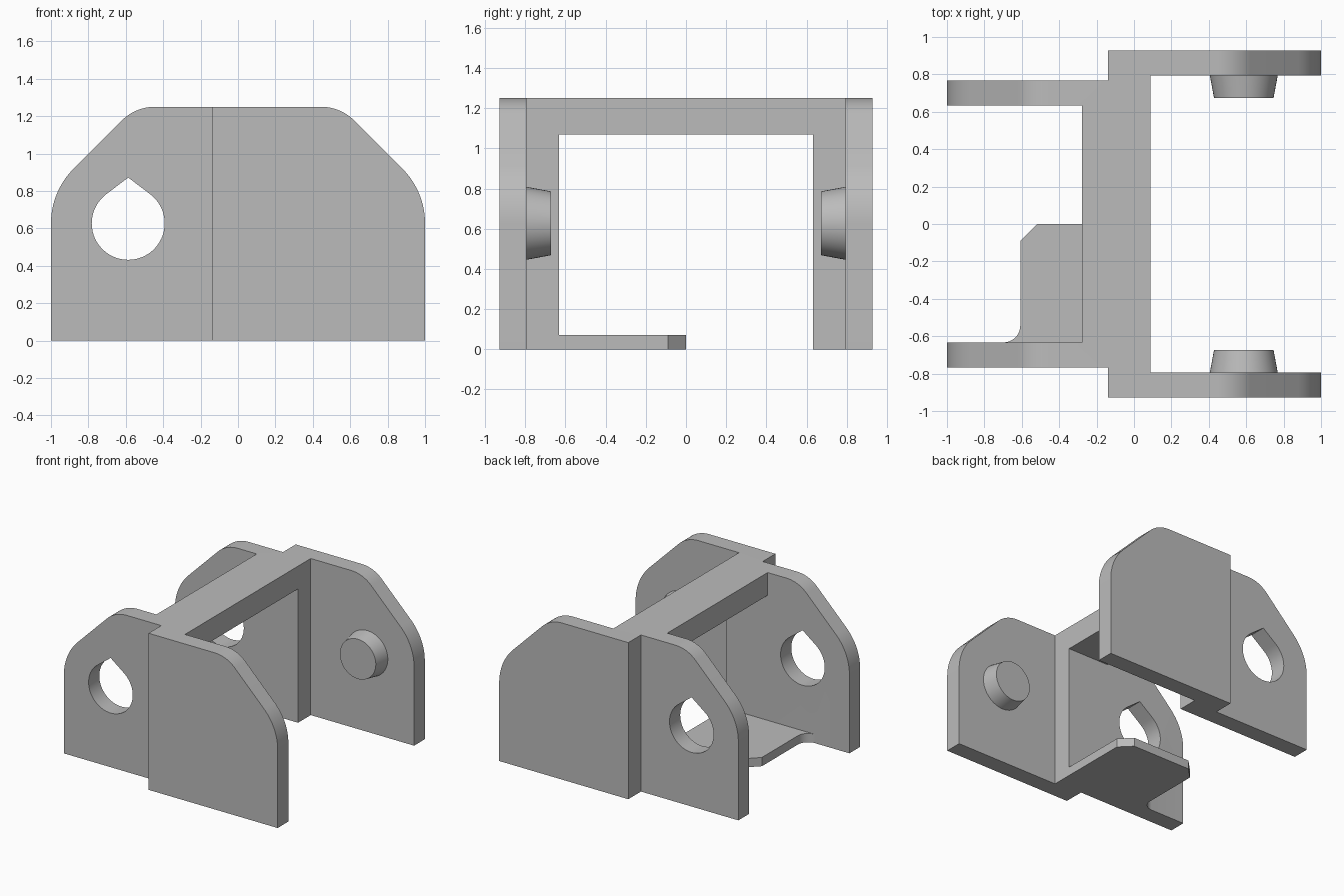
import bpy, bmesh, math
from mathutils import Matrix, Vector

cube = bpy.data.objects.get("Cube")
if cube:
    bpy.data.objects.remove(cube, do_unlink=True)

grey = bpy.data.materials.new("plain grey")
grey.use_nodes = True
GREY = (0.5, 0.5, 0.5, 1)
grey.diffuse_color = GREY
grey.node_tree.nodes["Principled BSDF"].inputs["Base Color"].default_value = GREY

TOP, OUT, STEP, MID, IN = 1.25, 0.928, 0.793, 0.768, 0.633
WEB_X, BACK_X, BRIDGE_X = 0.087, -0.14, -0.278
HUB_X, HUB_Z = 0.587, 0.627


def arc(cx, cy, r, a0, a1, n):
    """Points along an arc, angles in degrees."""
    angles = [math.radians(a0 + (a1 - a0) * i / n) for i in range(n + 1)]
    return [(cx + r * math.cos(a), cy + r * math.sin(a)) for a in angles]


def add_object(name, bm):
    bmesh.ops.recalc_face_normals(bm, faces=bm.faces)
    mesh = bpy.data.meshes.new(name)
    bm.to_mesh(mesh)
    bm.free()
    mesh.materials.append(grey)
    obj = bpy.data.objects.new(name, mesh)
    bpy.context.collection.objects.link(obj)
    return obj


def prism(name, points, lo, hi, axis="y"):
    """Extrude an outline along y (points are x, z) or z (points are x, y)."""
    place = (lambda p: (p[0], lo, p[1])) if axis == "y" else (lambda p: (p[0], p[1], lo))
    step = Vector((0, hi - lo, 0) if axis == "y" else (0, 0, hi - lo))
    bm = bmesh.new()
    face = bm.faces.new([bm.verts.new(place(p)) for p in points])
    made = bmesh.ops.extrude_face_region(bm, geom=[face], use_keep_orig=True)
    bmesh.ops.translate(bm, vec=step, verts=[g for g in made["geom"] if isinstance(g, bmesh.types.BMVert)])
    return add_object(name, bm)


def box(name, x0, x1, y0, y1, z0, z1):
    return prism(name, [(x0, y0), (x1, y0), (x1, y1), (x0, y1)], z0, z1, "z")


def combine(base, tools, operation):
    """Bake a boolean of each tool into base and drop the tools."""
    for tool in tools:
        mod = base.modifiers.new(operation.lower(), "BOOLEAN")
        mod.operation, mod.solver, mod.object = operation, "EXACT", tool
        bpy.context.view_layer.update()
        result = bpy.data.meshes.new_from_object(base.evaluated_get(bpy.context.evaluated_depsgraph_get()))
        base.modifiers.clear()
        base.data = result
        bpy.data.objects.remove(tool, do_unlink=True)


def cheek(name, inner_x, sign, y0, y1):
    """Side plate with a big rounded shoulder, a slope and a rounded top corner."""
    r, r_top = 1 - HUB_X, 0.25
    slope_sum = HUB_X + HUB_Z + r * math.sqrt(2)
    top_x = slope_sum - TOP + r_top - r_top * math.sqrt(2)
    outline = [(inner_x * sign, 0), (1, 0)]
    outline += arc(HUB_X, HUB_Z, r, 0, 45, 16)
    outline += arc(top_x, TOP - r_top, r_top, 45, 90, 12)
    outline.append((inner_x * sign, TOP))
    return prism(name, [(x * sign, z) for x, z in outline], y0, y1)


def boss(side):
    """Tapered pin on the inside of an outer plate."""
    bm = bmesh.new()
    bmesh.ops.create_cone(bm, cap_ends=True, segments=48, radius1=0.185, radius2=0.159, depth=0.14)
    turn = Matrix.Rotation(math.radians(90 * side), 4, "X")
    bm.transform(Matrix.Translation((HUB_X, side * (STEP - 0.05), HUB_Z)) @ turn)
    return add_object("boss", bm)


# Two mirrored sides: outer cheek, inner cheek, post and pin
parts = []
for s in (-1, 1):
    parts.append(cheek("outer_cheek", BACK_X, 1, *sorted((s * STEP, s * OUT))))
    inner = cheek("inner_cheek", WEB_X, -1, *sorted((s * IN, s * MID)))
    tangent = math.degrees(math.acos(0.195 / 0.245))
    drop = arc(-HUB_X, HUB_Z, 0.195, 90 + tangent, 450 - tangent, 48)
    drop.append((-HUB_X, HUB_Z + 0.245))
    combine(inner, [prism("teardrop_cutter", drop, *sorted((s * 0.5, s * 0.9)))], "DIFFERENCE")
    parts += [inner, box("post", BACK_X, WEB_X, *sorted((s * IN, s * OUT)), 0, TOP), boss(s)]

# Top bridge joining both sides
parts.append(box("bridge", BRIDGE_X, WEB_X, -IN - 0.05, IN + 0.05, 1.068, TOP))

# Floor tab with two clipped corners and a fillet into the front cheek
c, tab_x = 0.09, -0.608
tab = [(WEB_X, -IN - 0.05), (WEB_X, -c), (WEB_X - c, 0), (tab_x + c, 0), (tab_x, -c)]
tab += arc(tab_x - c, -IN + c, c, 0, -90, 10) + [(tab_x - c, -IN - 0.05)]
parts.append(prism("floor_tab", tab, 0, 0.07, "z"))

# One solid bracket
bracket = parts[0]
bracket.name = "bracket"
combine(bracket, parts[1:], "UNION")
bm = bmesh.new()
bm.from_mesh(bracket.data)
bmesh.ops.remove_doubles(bm, verts=bm.verts, dist=0.0005)
bmesh.ops.dissolve_limit(bm, angle_limit=math.radians(0.5), verts=bm.verts, edges=bm.edges)
bm.to_mesh(bracket.data)
bm.free()

bpy.ops.object.select_all(action="DESELECT")
bracket.select_set(True)
bpy.context.view_layer.objects.active = bracket
bpy.ops.object.shade_smooth_by_angle(angle=math.radians(25))
